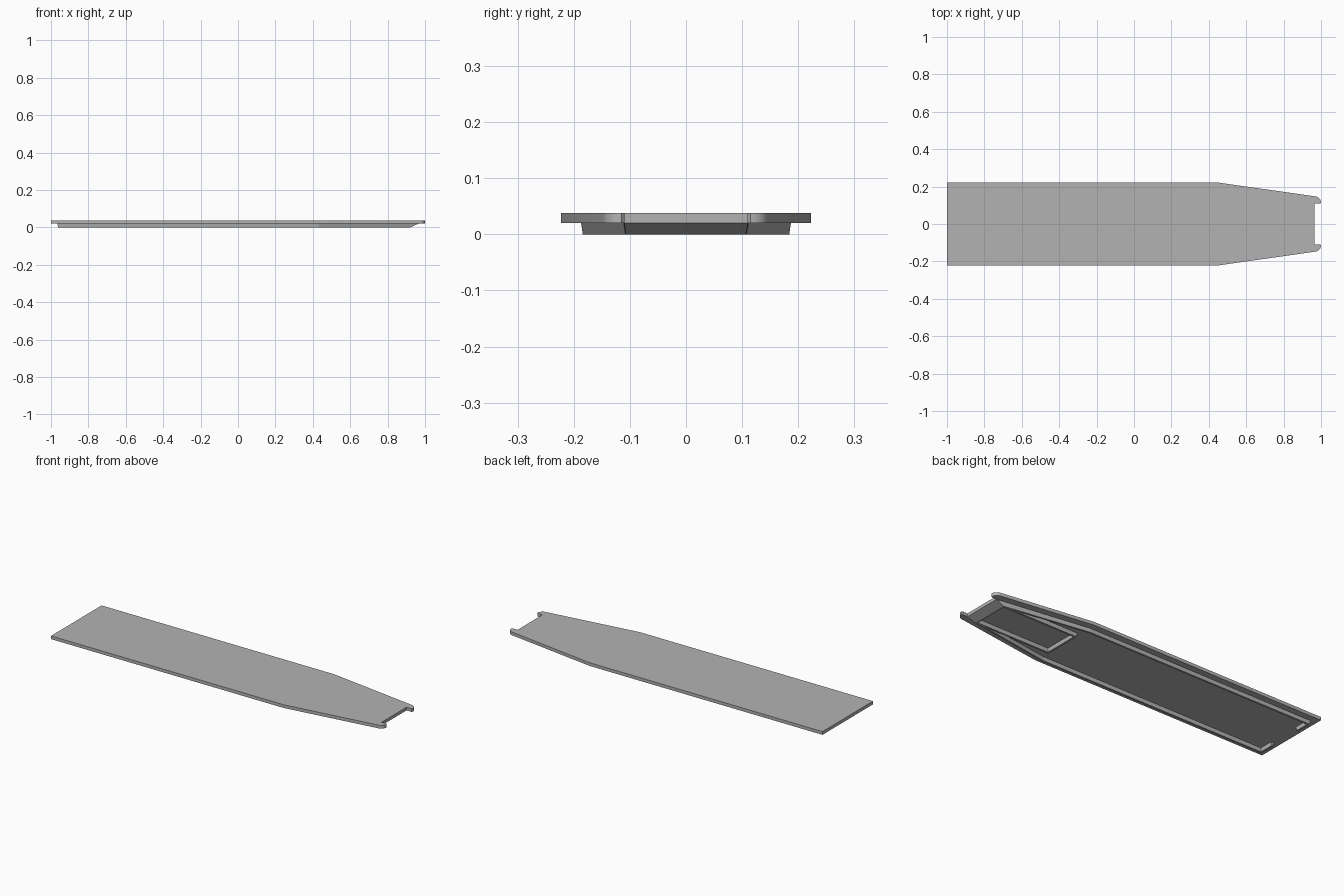
import bpy, bmesh, math
from mathutils import Vector

if "Cube" in bpy.data.objects:
    bpy.data.objects.remove(bpy.data.objects["Cube"])

TOP, UNDER = 0.038, 0.02      # slab faces
RIB, DRAFT = 0.008, 0.003     # half thickness of ribs and their taper
NOTCH_X, NOTCH_Y = 0.965, 0.11

grey = bpy.data.materials.new("plain grey")
grey.use_nodes = True
colour = (0.45, 0.45, 0.45, 1)
grey.diffuse_color = colour
grey.node_tree.nodes["Principled BSDF"].inputs["Base Color"].default_value = colour


def finish(bm, name):
    bmesh.ops.recalc_face_normals(bm, faces=bm.faces)
    mesh = bpy.data.meshes.new(name)
    bm.to_mesh(mesh)
    bm.free()
    mesh.materials.append(grey)
    ob = bpy.data.objects.new(name, mesh)
    bpy.context.collection.objects.link(ob)
    return ob


def rib(name, path, closed=False):
    """Sweep a drafted rib section along a flat path with mitred corners."""
    pts = [Vector(p) for p in path]
    n = len(pts)
    bm = bmesh.new()
    rings = []
    for i, p in enumerate(pts):
        before = pts[i - 1] if closed or i > 0 else None
        after = pts[(i + 1) % n] if closed or i < n - 1 else None
        d1 = (p - before).normalized() if before else (after - p).normalized()
        d2 = (after - p).normalized() if after else d1
        n1, n2 = Vector((-d1.y, d1.x)), Vector((-d2.y, d2.x))
        mitre = (n1 + n2) / (1 + n1.dot(n2))
        ring = []
        for half, z in ((RIB, UNDER), (-RIB, UNDER), (DRAFT - RIB, 0), (RIB - DRAFT, 0)):
            q = p + mitre * half
            # the nose of the underside leans back
            if z == 0 and p.x > 0.9:
                q.x -= 0.042
            ring.append(bm.verts.new((q.x, q.y, z)))
        rings.append(ring)
    for i in range(n if closed else n - 1):
        a, b = rings[i], rings[(i + 1) % n]
        for k in range(4):
            m = (k + 1) % 4
            bm.faces.new((a[k], a[m], b[m], b[k]))
    if not closed:
        bm.faces.new(rings[0])
        bm.faces.new(rings[-1])
    return finish(bm, name)


# Top slab: tapered outline with two rounded prongs around an end notch
side = [(-1, 0.223), (0.44, 0.223)]
for step in range(7):
    a = math.radians(82 - step * 82 / 6)
    side.append((0.965 + 0.035 * math.cos(a), 0.115 + 0.033 * math.sin(a)))
side += [(0.995, NOTCH_Y), (NOTCH_X, NOTCH_Y)]
outline = side + [(x, -y) for x, y in reversed(side)]
bm = bmesh.new()
face = bm.faces.new([bm.verts.new((x, y, UNDER)) for x, y in outline])
new = bmesh.ops.extrude_face_region(bm, geom=[face])["geom"]
bmesh.ops.translate(bm, vec=(0, 0, TOP - UNDER),
                    verts=[v for v in new if isinstance(v, bmesh.types.BMVert)])
slab = finish(bm, "top_slab")
bpy.context.view_layer.objects.active = slab
slab.select_set(True)
bpy.ops.object.shade_smooth_by_angle(angle=math.radians(30))

# Side rails under the slab, each with a short return at the square end
for label, s in (("left", 1), ("right", -1)):
    path = [(-0.957, 0.095), (-0.957, 0.179), (0.43, 0.179), (0.957, 0.103)]
    rib(label + "_rail", [(x, s * y) for x, y in path])

# Rectangular frame under the narrow end
rib("end_frame", [(0.46, -0.102), (0.957, -0.102), (0.957, 0.102), (0.46, 0.102)], closed=True)
